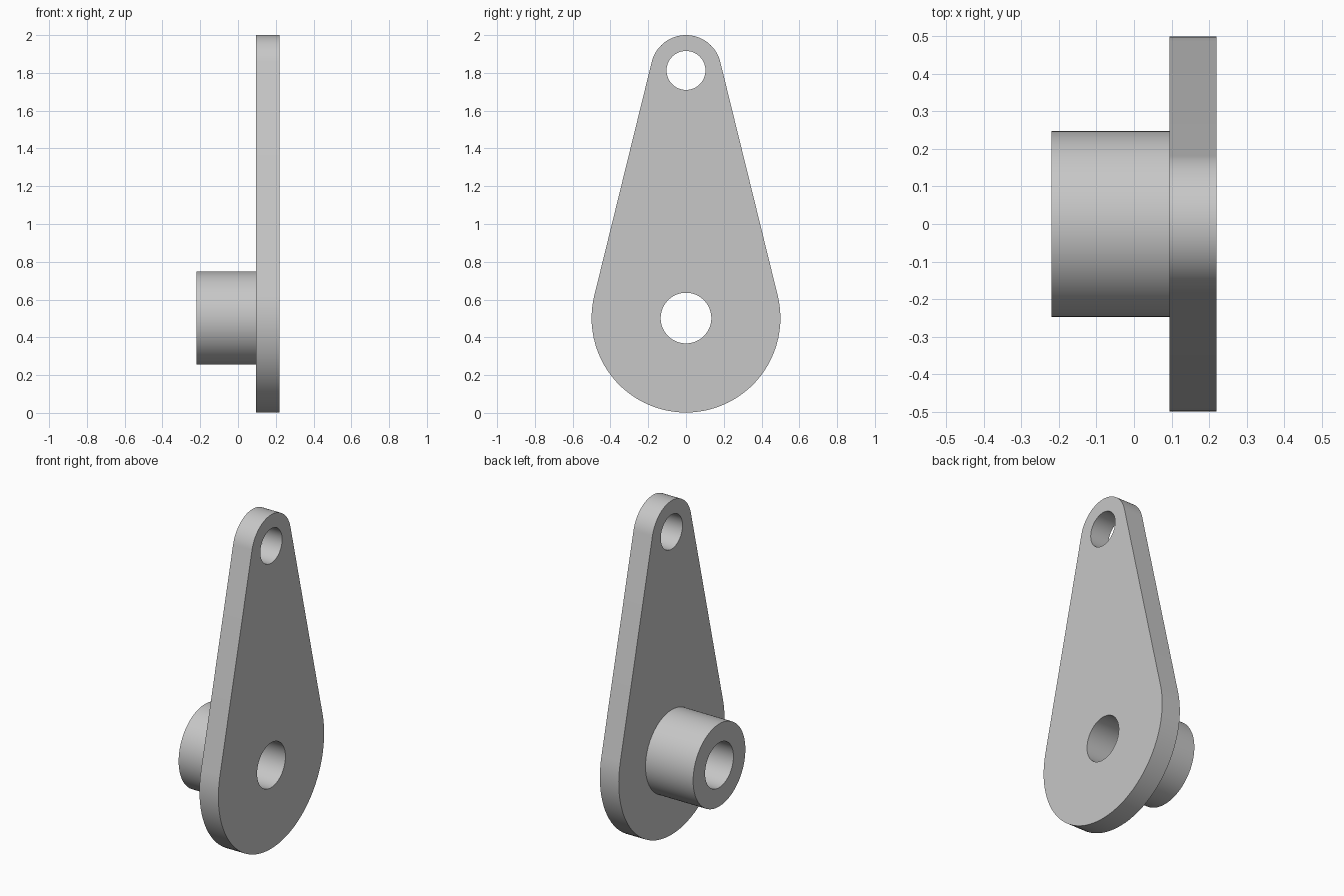
import bpy
import bmesh
from math import asin, cos, pi, sin

if "Cube" in bpy.data.objects:
    bpy.data.objects.remove(bpy.data.objects["Cube"], do_unlink=True)

# Main dimensions
BACK, SEAT, FACE = -0.22, 0.095, 0.22
LOW_Z, LOW_R = 0.502, 0.5
TOP_Z, TOP_R = 1.813, 0.187
BOSS_R, BORE_R, PIN_R = 0.247, 0.134, 0.103
SEGMENTS = 96

grey = bpy.data.materials.new("light grey metal")
grey.use_nodes = True
colour = (0.57, 0.57, 0.57, 1)
grey.diffuse_color = colour
grey.node_tree.nodes["Principled BSDF"].inputs["Base Color"].default_value = colour


def arc(z, radius, start, end, steps):
    """Points (y, z) along an arc, both ends included."""
    angles = [start + (end - start) * i / steps for i in range(steps + 1)]
    return [(radius * cos(a), z + radius * sin(a)) for a in angles]


def circle(z, radius):
    return arc(z, radius, 0, 2 * pi, SEGMENTS)[:-1]


def extrude_profile(name, loops, x0, x1, open_end=False):
    """Fill an outline with holes, extrude it along x and shade it."""
    bm = bmesh.new()
    for loop in loops:
        verts = [bm.verts.new((x0, y, z)) for y, z in loop]
        for a, b in zip(verts, verts[1:] + verts[:1]):
            bm.edges.new((a, b))
    bmesh.ops.triangle_fill(bm, use_beauty=True, edges=bm.edges[:])
    result = bmesh.ops.extrude_face_region(bm, geom=bm.faces[:], use_keep_orig=True)
    moved = [v for v in result["geom"] if isinstance(v, bmesh.types.BMVert)]
    bmesh.ops.translate(bm, verts=moved, vec=(x1 - x0, 0, 0))
    bmesh.ops.recalc_face_normals(bm, faces=bm.faces[:])
    if open_end:
        hidden = [f for f in bm.faces if all(abs(v.co.x - x1) < 1e-5 for v in f.verts)]
        bmesh.ops.delete(bm, geom=hidden, context="FACES")
    mesh = bpy.data.meshes.new(name)
    bm.to_mesh(mesh)
    bm.free()
    mesh.materials.append(grey)
    obj = bpy.data.objects.new(name, mesh)
    bpy.context.collection.objects.link(obj)
    bpy.ops.object.select_all(action="DESELECT")
    obj.select_set(True)
    bpy.context.view_layer.objects.active = obj
    bpy.ops.object.shade_smooth_by_angle(angle=pi / 6)
    return obj


# Tapered lever plate: two arcs joined by their common tangents
tilt = asin((LOW_R - TOP_R) / (TOP_Z - LOW_Z))
outline = arc(TOP_Z, TOP_R, tilt, pi - tilt, SEGMENTS // 2)
outline += arc(LOW_Z, LOW_R, pi - tilt, 2 * pi + tilt, SEGMENTS // 2)
extrude_profile("lever_plate",
                [outline, circle(TOP_Z, PIN_R), circle(LOW_Z, BORE_R)], SEAT, FACE)

# Hollow shaft boss, open where it meets the plate
extrude_profile("shaft_boss",
                [circle(LOW_Z, BOSS_R), circle(LOW_Z, BORE_R)], BACK, SEAT, open_end=True)
